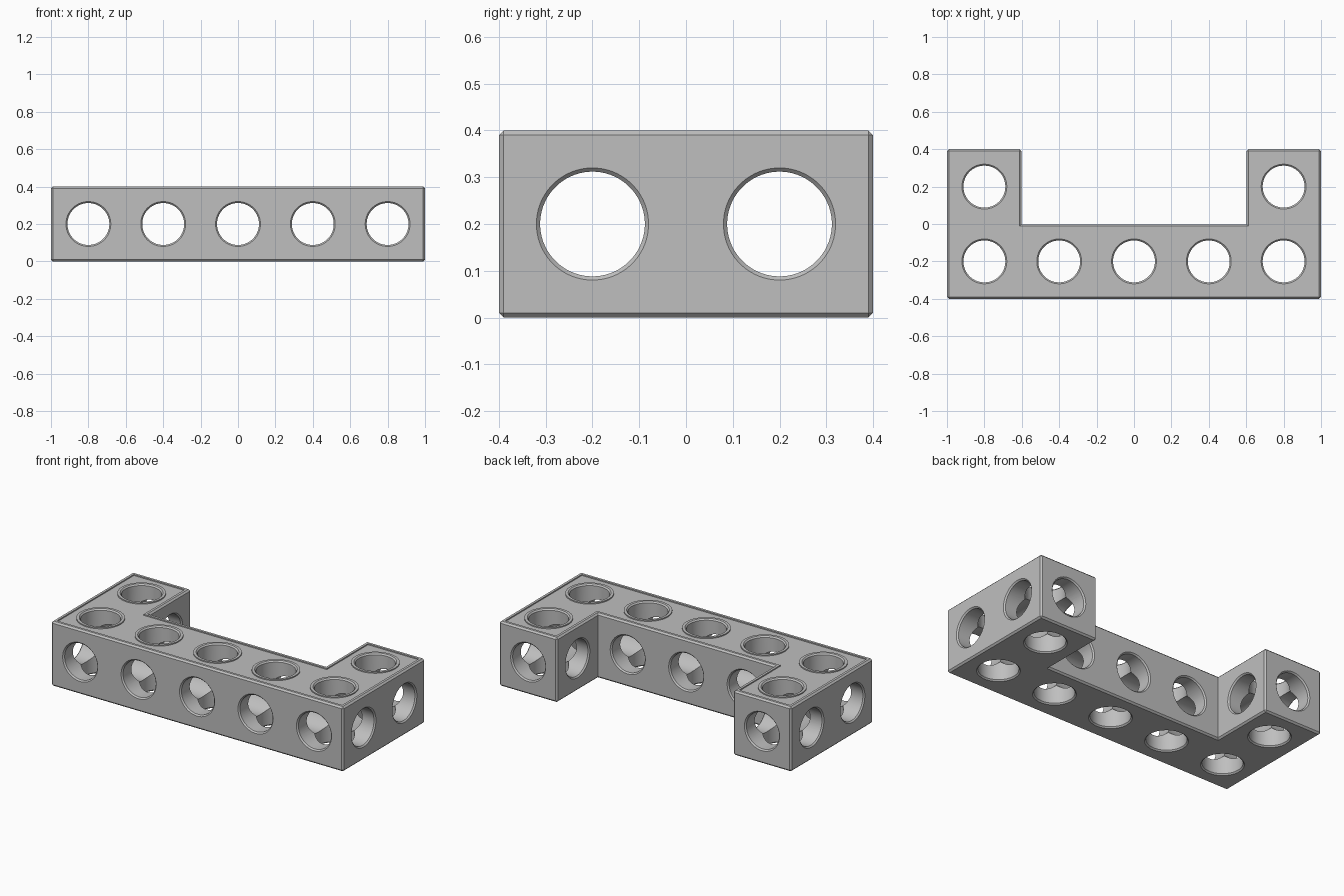
import bpy, bmesh, math
from mathutils import Matrix, Vector

if "Cube" in bpy.data.objects:
    bpy.data.objects.remove(bpy.data.objects["Cube"], do_unlink=True)

HEIGHT, CHAMFER = 0.4, 0.01
HOLE_R, RIM_R, RING_R = 0.112, 0.12, 0.136
RIM, RECESS = 0.025, 0.007
SEGMENTS = 64
ARM_X = 0.602   # inner face of each arm
NOTCH_Y = -0.002  # back face of the crossbeam

grey = bpy.data.materials.new("plain grey")
grey.use_nodes = True
grey.diffuse_color = (0.52, 0.52, 0.52, 1)
grey.node_tree.nodes["Principled BSDF"].inputs["Base Color"].default_value = grey.diffuse_color


def make_object(name, bm):
    bmesh.ops.recalc_face_normals(bm, faces=bm.faces)
    mesh = bpy.data.meshes.new(name)
    bm.to_mesh(mesh)
    bm.free()
    mesh.materials.append(grey)
    obj = bpy.data.objects.new(name, mesh)
    bpy.context.scene.collection.objects.link(obj)
    return obj


def u_prism(inset, z0, z1):
    """U-shaped outline, shrunk by inset and extruded from z0 to z1."""
    x, y, a, n = 1 - inset, 0.4 - inset, ARM_X + inset, NOTCH_Y - inset
    half = [(x, -y), (x, y), (a, y), (a, n)]
    outline = half + [(-px, py) for px, py in reversed(half)]
    bm = bmesh.new()
    face = bm.faces.new([bm.verts.new((px, py, z0)) for px, py in outline])
    up = bmesh.ops.extrude_face_region(bm, geom=[face])["geom"]
    bmesh.ops.translate(bm, vec=(0, 0, z1 - z0),
                        verts=[v for v in up if isinstance(v, bmesh.types.BMVert)])
    bmesh.ops.recalc_face_normals(bm, faces=bm.faces)
    return bm


def lathe(name, profile, start, direction):
    """Turned solid: (distance along the axis, radius) pairs."""
    bm = bmesh.new()
    rings = []
    for d, r in profile:
        rings.append([bm.verts.new((r * math.cos(t), r * math.sin(t), d))
                      for t in (math.tau * (i + 0.5) / SEGMENTS for i in range(SEGMENTS))])
    for low, high in zip(rings, rings[1:]):
        for i in range(SEGMENTS):
            j = (i + 1) % SEGMENTS
            bm.faces.new((low[i], low[j], high[j], high[i]))
    bm.faces.new(rings[0])
    bm.faces.new(rings[-1])
    turn = Vector((0, 0, 1)).rotation_difference(Vector(direction)).to_matrix().to_4x4()
    bm.transform(Matrix.Translation(start) @ turn)
    return make_object(name, bm)


def hole(start, direction, length):
    """Cutter for a through hole that is countersunk at both ends."""
    flare, over = RIM_R - HOLE_R, 0.02
    profile = [(-over, RIM_R + over), (flare, HOLE_R),
               (length - flare, HOLE_R), (length + over, RIM_R + over)]
    return lathe("hole_cutter", profile, start, direction)


# Chamfered U-shaped body; only the outward corners are chamfered
bm = u_prism(0, 0, HEIGHT)
bmesh.ops.bevel(bm, geom=[e for e in bm.edges if e.is_convex], offset=CHAMFER,
                segments=1, affect='EDGES')
body = make_object("drilled_u_beam", bm)

# Shallow top recess, with a raised ring left around each vertical hole
steps = [('DIFFERENCE', make_object("recess_cutter", u_prism(RIM, HEIGHT - RECESS, HEIGHT + 0.05)))]
columns = [-0.8, -0.4, 0, 0.4, 0.8]
spots = [(x, -0.2) for x in columns] + [(-0.8, 0.2), (0.8, 0.2)]
for x, y in spots:
    steps.append(('UNION', lathe("raised_ring", [(0.35, RING_R), (HEIGHT, RING_R)],
                                 (x, y, 0), (0, 0, 1))))

# Vertical, front-to-back and sideways holes
for x, y in spots:
    steps.append(('DIFFERENCE', hole((x, y, 0), (0, 0, 1), HEIGHT)))
for x in columns:
    end = 0.4 if abs(x) > ARM_X else NOTCH_Y
    steps.append(('DIFFERENCE', hole((x, -0.4, 0.2), (0, 1, 0), end + 0.4)))
steps.append(('DIFFERENCE', hole((-1, -0.2, 0.2), (1, 0, 0), 2)))
for x in (-1, ARM_X):
    steps.append(('DIFFERENCE', hole((x, 0.2, 0.2), (1, 0, 0), 1 - ARM_X)))

for operation, tool in steps:
    tool.hide_render = True
    mod = body.modifiers.new(tool.name, 'BOOLEAN')
    mod.operation, mod.solver, mod.object = operation, 'EXACT', tool

# Bake the cuts and remove the tools
bpy.context.view_layer.update()
graph = bpy.context.evaluated_depsgraph_get()
result = bpy.data.meshes.new_from_object(body.evaluated_get(graph))
body.modifiers.clear()
body.data = result
for _, tool in steps:
    bpy.data.objects.remove(tool, do_unlink=True)

bpy.ops.object.select_all(action='DESELECT')
body.select_set(True)
bpy.context.view_layer.objects.active = body
bpy.ops.object.shade_smooth_by_angle(angle=math.radians(25))
